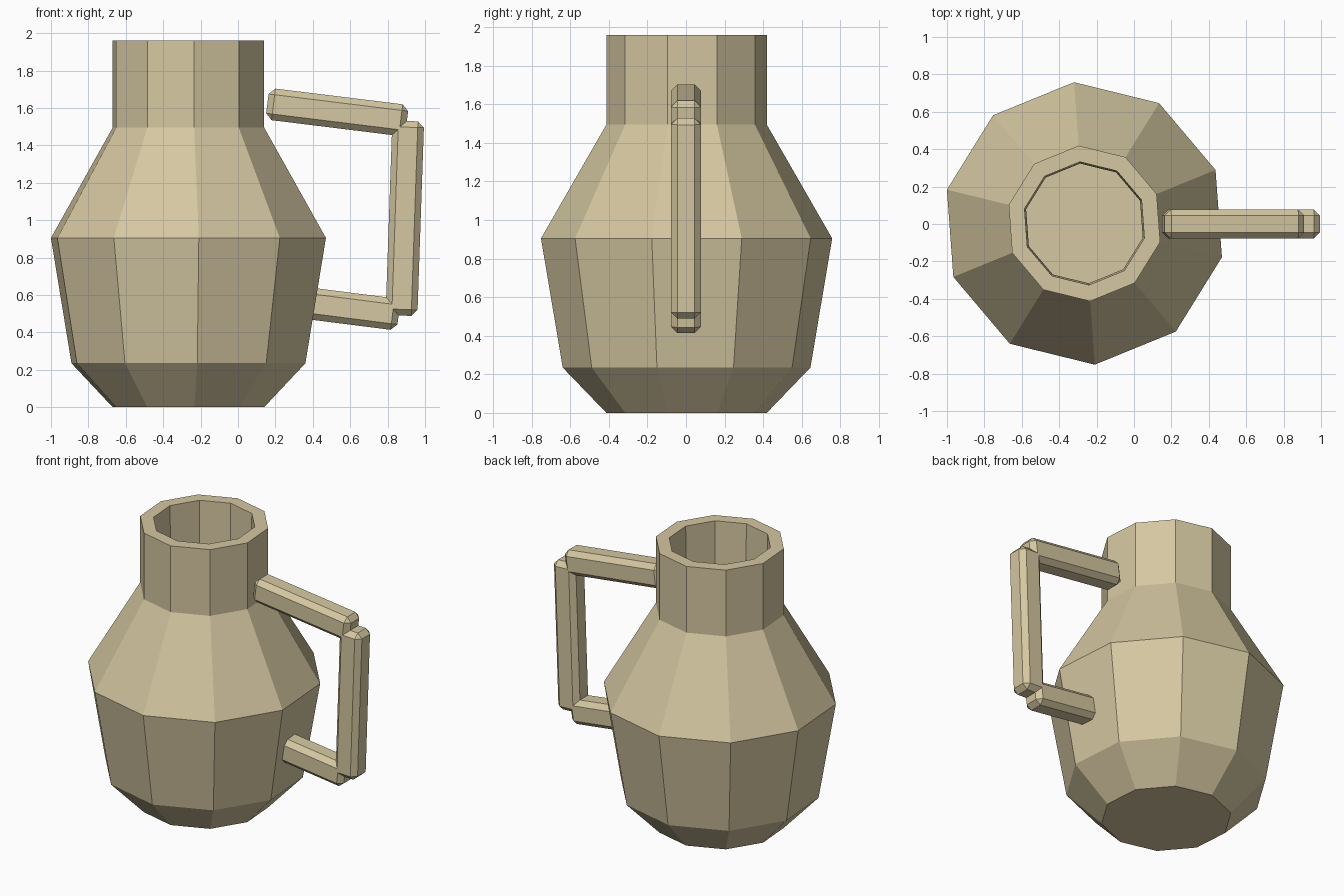
import bpy, bmesh, math
from mathutils import Vector, Matrix

if "Cube" in bpy.data.objects:
    bpy.data.objects.remove(bpy.data.objects["Cube"])

clay = bpy.data.materials.new("pale_clay")
clay.diffuse_color = (0.66, 0.57, 0.355, 1)
clay.use_nodes = True
clay.node_tree.nodes["Principled BSDF"].inputs["Base Color"].default_value = clay.diffuse_color


def finish(name, bm):
    bmesh.ops.recalc_face_normals(bm, faces=bm.faces)
    me = bpy.data.meshes.new(name)
    bm.to_mesh(me)
    bm.free()
    me.materials.append(clay)
    ob = bpy.data.objects.new(name, me)
    bpy.context.collection.objects.link(ob)
    return ob


# Jug body: ten-sided lathe, up the outside, over the rim, down the inside
SIDES, CX, CY, TURN = 10, -0.265, 0.003, math.radians(22.2)
profile = [(0.417, 0), (0.644, 0.235), (0.757, 0.905), (0.417, 1.495), (0.417, 1.96),
           (0.33, 1.96), (0.321, 1.48), (0.66, 0.88), (0.56, 0.28), (0.38, 0.085)]
bm = bmesh.new()
rings = []
for r, z in profile:
    angles = [TURN + 2 * math.pi * i / SIDES for i in range(SIDES)]
    rings.append([bm.verts.new((CX + r * math.cos(a), CY + r * math.sin(a), z)) for a in angles])
for lo, hi in zip(rings, rings[1:]):
    for i in range(SIDES):
        j = (i + 1) % SIDES
        bm.faces.new((lo[i], lo[j], hi[j], hi[i]))
bm.faces.new(rings[0])
bm.faces.new(rings[-1])
finish("jug_body", bm)


# Handle: three chamfered bars, given by the (x, z) of their end centres
def bar(name, start, end, thick=0.17, wide=0.156, chamfer=0.033):
    a, b = Vector((start[0], 0, start[1])), Vector((end[0], 0, end[1]))
    bm = bmesh.new()
    bmesh.ops.create_cube(bm, size=1)
    bmesh.ops.scale(bm, vec=((b - a).length, wide, thick), verts=bm.verts)
    bmesh.ops.bevel(bm, geom=bm.edges[:], offset=chamfer, segments=1,
                    affect='EDGES', profile=0.5)
    tilt = math.atan2(b.z - a.z, b.x - a.x)
    bmesh.ops.transform(bm, verts=bm.verts,
                        matrix=Matrix.Translation((a + b) / 2) @ Matrix.Rotation(-tilt, 4, 'Y'))
    finish(name, bm)


bar("handle_top", (0.157, 1.623), (0.903, 1.531))
bar("handle_grip", (0.910, 1.53), (0.874, 0.49))
bar("handle_bottom", (0.34, 0.56), (0.859, 0.494))
